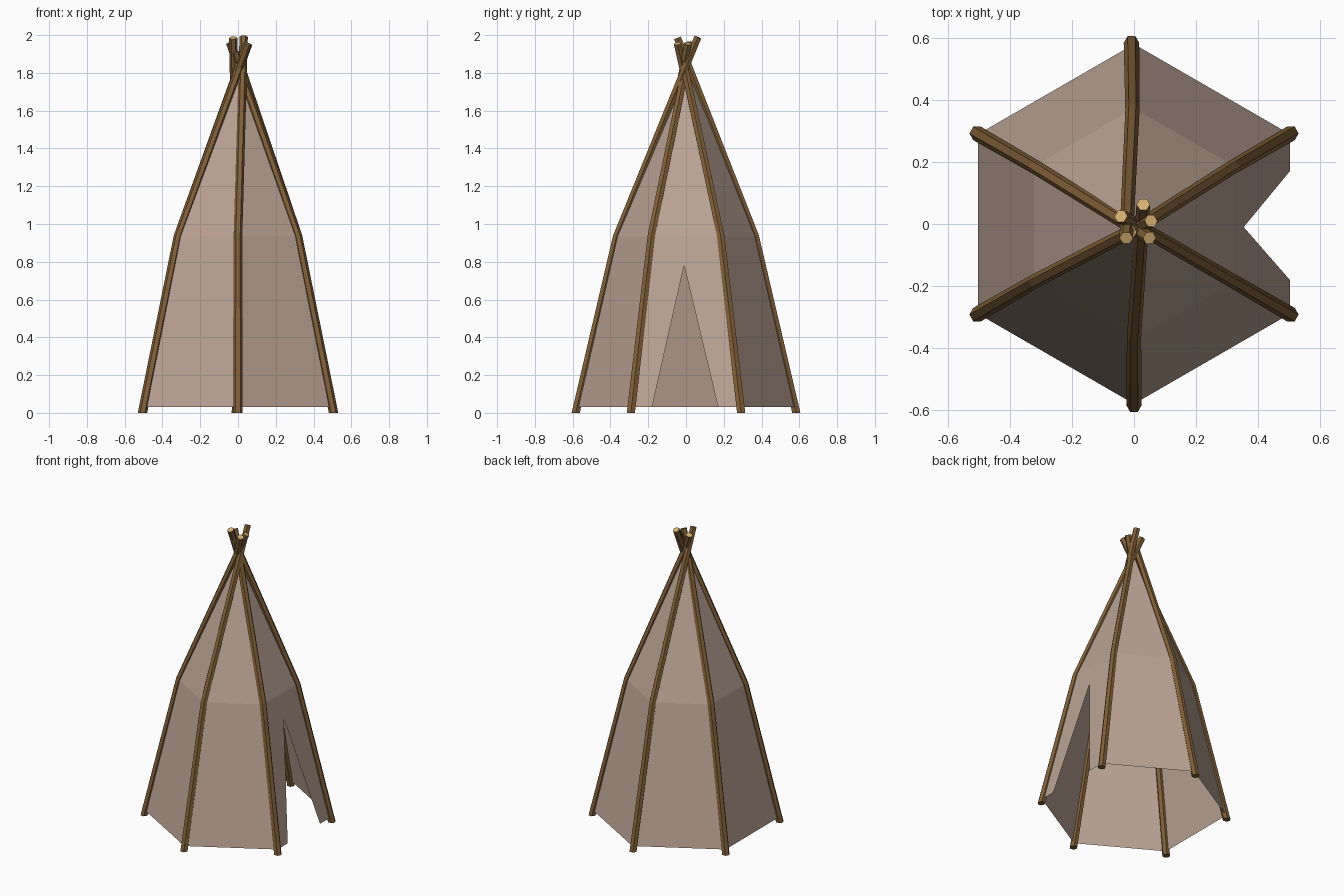
import bpy, bmesh
from math import sin, cos, radians, tau
from mathutils import Vector

if "Cube" in bpy.data.objects:
    bpy.data.objects.remove(bpy.data.objects["Cube"])


def material(name, rgb):
    m = bpy.data.materials.new(name)
    m.diffuse_color = (*rgb, 1)
    m.use_nodes = True
    m.node_tree.nodes["Principled BSDF"].inputs["Base Color"].default_value = m.diffuse_color
    return m


bark = material("bark", (0.22, 0.115, 0.04))
cut_wood = material("cut_wood", (0.68, 0.44, 0.17))
cloth = material("cloth", (0.50, 0.37, 0.30))


def finish(name, bm, mats):
    bmesh.ops.recalc_face_normals(bm, faces=bm.faces)
    me = bpy.data.meshes.new(name)
    bm.to_mesh(me)
    bm.free()
    for m in mats:
        me.materials.append(m)
    ob = bpy.data.objects.new(name, me)
    bpy.context.collection.objects.link(ob)
    return ob


def polar(r, deg, z):
    return Vector((r * cos(radians(deg)), r * sin(radians(deg)), z))


def pole(name, points, radii, sides=6):
    """Bent log through the points, with a pale inset cut at the top."""
    bm = bmesh.new()
    top_axis = (points[-1] - points[-2]).normalized()
    rings = []
    for i, (p, r) in enumerate(zip(points, radii)):
        axis = top_axis if i == len(points) - 1 else Vector((0, 0, 1))
        q = Vector((0, 0, 1)).rotation_difference(axis)
        rings.append([bm.verts.new(p + q @ Vector((r * cos(tau * k / sides), r * sin(tau * k / sides), 0)))
                      for k in range(sides)])
    for a, b in zip(rings, rings[1:]):
        for k in range(sides):
            j = (k + 1) % sides
            bm.faces.new((a[k], a[j], b[j], b[k]))
    bm.faces.new(rings[0][::-1])
    end = bm.faces.new(rings[-1])
    bmesh.ops.inset_region(bm, faces=[end], thickness=0.005)
    end.material_index = 1
    return finish(name, bm, (bark, cut_wood))


# Six bent poles crossing near the top
tips = {30: (-0.012, -0.025, 1.91), 90: (-0.025, -0.045, 1.985), 150: (0.05, -0.045, 1.955),
        210: (0.055, 0.01, 1.955), 270: (0.03, 0.063, 1.99), 330: (-0.042, 0.025, 1.96)}
for i, (a, tip) in enumerate(tips.items()):
    twist = 0.8 if a == 90 else 0
    pole(f"pole_{i + 1}",
         [polar(0.584, a + twist, 0), polar(0.366, a + twist, 0.94), Vector(tip)],
         (0.025, 0.023, 0.022))

# Cloth cover: six panels, with a triangular doorway cut in the +x one
bm = bmesh.new()
low = [bm.verts.new(polar(0.58, 30 + 60 * k, 0.03)) for k in range(6)]
mid = [bm.verts.new(polar(0.373, 30 + 60 * k, 0.935)) for k in range(6)]
apex = bm.verts.new((0, 0, 1.83))
for k in range(6):
    j = (k + 1) % 6
    bm.faces.new((mid[k], mid[j], apex))
    if k < 5:
        bm.faces.new((low[k], low[j], mid[j], mid[k]))
t = (0.78 - 0.03) / (0.935 - 0.03)
door_x = cos(radians(30)) * (0.58 + (0.373 - 0.58) * t)
door_top = bm.verts.new((door_x, -0.01, 0.78))
door_a = bm.verts.new((low[0].co.x, -0.18, 0.03))
door_b = bm.verts.new((low[0].co.x, 0.17, 0.03))
bm.faces.new((low[5], door_a, door_top, mid[5]))
bm.faces.new((door_b, low[0], mid[0], door_top))
bm.faces.new((mid[5], door_top, mid[0]))
finish("cloth_cover", bm, (cloth,))
